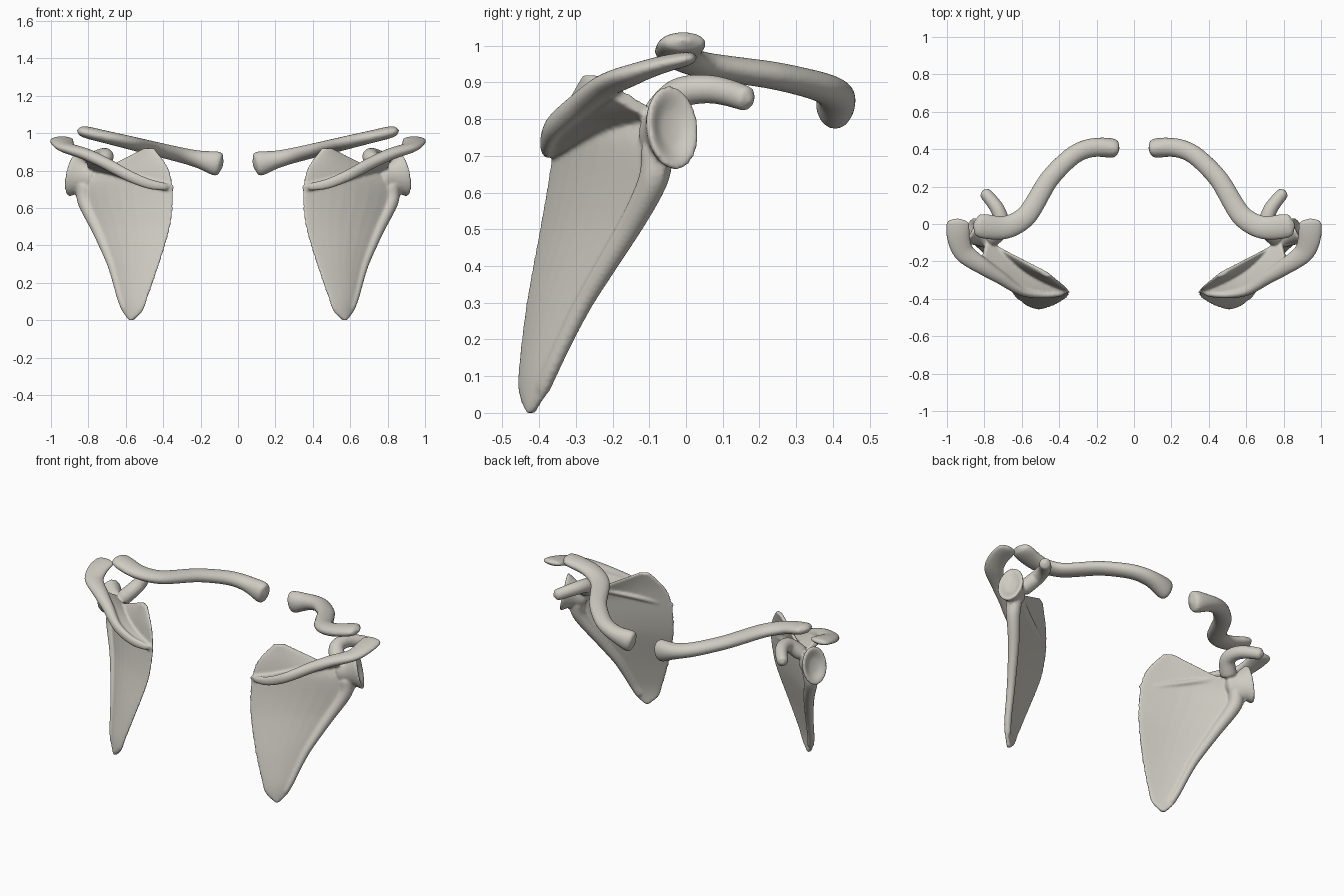
import bpy, bmesh, math
from mathutils import Vector

if "Cube" in bpy.data.objects:
    bpy.data.objects.remove(bpy.data.objects["Cube"])

bone = bpy.data.materials.new("bone")
bone.use_nodes = True
bone.diffuse_color = (.62, .6, .54, 1)
shader = bone.node_tree.nodes["Principled BSDF"]
shader.inputs["Base Color"].default_value = bone.diffuse_color

SIDES = 24
UP = Vector((0, 0, 1))
ANGLES = [math.tau * k / SIDES for k in range(SIDES)]


def densify(rows):
    """Refine rows of numbers with a smooth interpolating subdivision."""
    rows = [Vector(row) for row in rows]
    for _ in range(3):
        padded = [rows[0] * 2 - rows[1], *rows, rows[-1] * 2 - rows[-2]]
        finer = []
        for before, start, end, after in zip(padded, rows, rows[1:], padded[3:]):
            finer += [start, ((start + end) * 9 - before - after) / 16]
        rows = finer + [rows[-1]]
    return rows


def loft(bm, rings):
    """Skin closed rings of points and cap both ends."""
    loops = [[bm.verts.new(point) for point in ring] for ring in rings]
    for lower, upper in zip(loops, loops[1:]):
        for i in range(SIDES):
            bm.faces.new((lower[i - 1], lower[i], upper[i], upper[i - 1]))
    bm.faces.new(loops[0])
    bm.faces.new(loops[-1])


def tube(bm, rows, axis=None):
    """Round-ended limb; rows are x, y, z, half width, half height."""
    rows = densify(rows)
    centres = [Vector(row[:3]) for row in rows]
    last = len(rows) - 1
    rings = []
    for i, (centre, row) in enumerate(zip(centres, rows)):
        ahead = axis or centres[min(i + 1, last)] - centres[max(i - 1, 0)]
        side = ahead.cross(UP).normalized()
        up = side.cross(ahead).normalized()
        taper = math.sqrt(1.02 - abs(2 * i / last - 1) ** 24)
        rings.append([centre + taper * (side * math.cos(a) * row[3] + up * math.sin(a) * row[4])
                      for a in ANGLES])
    loft(bm, rings)


def sheet(bm, rows, facing, thickness, bow):
    """Thin plate; rows are the two edge points, bowed across the middle."""
    rings = []
    for row in densify(rows):
        start, end = Vector(row[:3]), Vector(row[3:])
        across = end - start
        normal = facing.cross(across).normalized()
        ring = []
        for a in ANGLES:
            u = (1 - math.cos(a)) / 2
            lift = math.copysign(math.sqrt(abs(math.sin(a))), math.sin(a)) * thickness
            lift += bow * math.sin(math.pi * u) * across.length
            ring.append(start + across * u + normal * lift)
        rings.append(ring)
    loft(bm, rings)


def finish(name, bm):
    """Fuse the overlapping forms, soften them and mirror to the other side."""
    bmesh.ops.recalc_face_normals(bm, faces=bm.faces)
    mesh = bpy.data.meshes.new(name)
    bm.to_mesh(mesh)
    bm.free()
    mesh.materials.append(bone)
    ob = bpy.data.objects.new(name, mesh)
    bpy.context.collection.objects.link(ob)
    remesh = ob.modifiers.new("fuse", 'REMESH')
    remesh.mode = 'VOXEL'
    remesh.voxel_size = .007
    remesh.use_smooth_shade = True
    smooth = ob.modifiers.new("soften", 'SMOOTH')
    smooth.iterations = 6
    ob.modifiers.new("other_side", 'MIRROR')


def on_plate(x, z):
    """Point on the slanting, gently waved plane of the shoulder blade."""
    return x, .6 * x - .75 + .24 * z - .02 * math.cos(7 * z - .8), z


# Collar bones: S-curved shaft, flared inner end, wide flat outer end
bm = bmesh.new()
shaft = [(.08, .4), (.2, .41), (.32, .37), (.46, .23), (.57, .05), (.7, -.02), (.86, 0)]
rows = []
for i, (x, y) in enumerate(shaft):
    t = i / (len(shaft) - 1)
    rows.append((x, y, .81 + .24 * x, .045 + .025 * t ** 2 + .01 * (1 - t) ** 4,
                 .042 - .01 * t + .035 * (1 - t) ** 8))
tube(bm, rows)
finish("collar_bones", bm)

# Shoulder blade plate: height, inner edge and outer edge
bm = bmesh.new()
outline = [(0, .56, .58), (.05, .51, .62), (.13, .48, .65), (.3, .42, .7), (.5, .36, .79),
           (.64, .345, .86), (.74, .35, .86), (.83, .38, .68), (.92, .45, .5)]
sheet(bm, [on_plate(inner, z) + on_plate(outer, z) for z, inner, outer in outline],
      UP, .013, -.05)

# Thick outer border, growing towards the socket
rows = []
for z, inner, outer in outline[1:7]:
    radius = .02 + .05 * z ** 2
    rows.append((*on_plate(outer - radius, z), radius, radius))
tube(bm, rows)

# Neck flaring into the shallow shoulder socket
axis = Vector((.87, .45, .19))
neck = Vector((.76, -.1, .75))
flare = [(0, .04), (.07, .05), (.125, .072), (.145, .076), (.145, .06), (.125, .03)]
tube(bm, [(*(neck + axis * reach), radius, radius * 1.5) for reach, radius in flare], axis)

# Hooked process in front
hook = [(.77, -.08, .8), (.71, -.02, .87), (.73, .08, .88), (.81, .18, .85)]
tube(bm, [(*point, .05 - .006 * i, .046 - .004 * i) for i, point in enumerate(hook)])

# Raised ridge sweeping out to the flat shoulder tip
crest = [(.37, -.37, .71), (.48, -.38, .73), (.6, -.36, .78), (.71, -.29, .84),
         (.82, -.22, .89), (.91, -.15, .92), (.94, -.06, .95), (.94, .03, .97)]
tube(bm, [(*point, .015 + .05 * math.sin(i / 4.5) ** 2, .022 + .01 * math.sin(i / 2))
          for i, point in enumerate(crest)])

# Web joining the ridge to the plate
sheet(bm, [(x, y, z, *on_plate(x - .03, .62 + .23 * x)) for x, y, z in crest[:5]],
      Vector((2, 1, .5)), .018, 0)
finish("shoulder_blades", bm)
